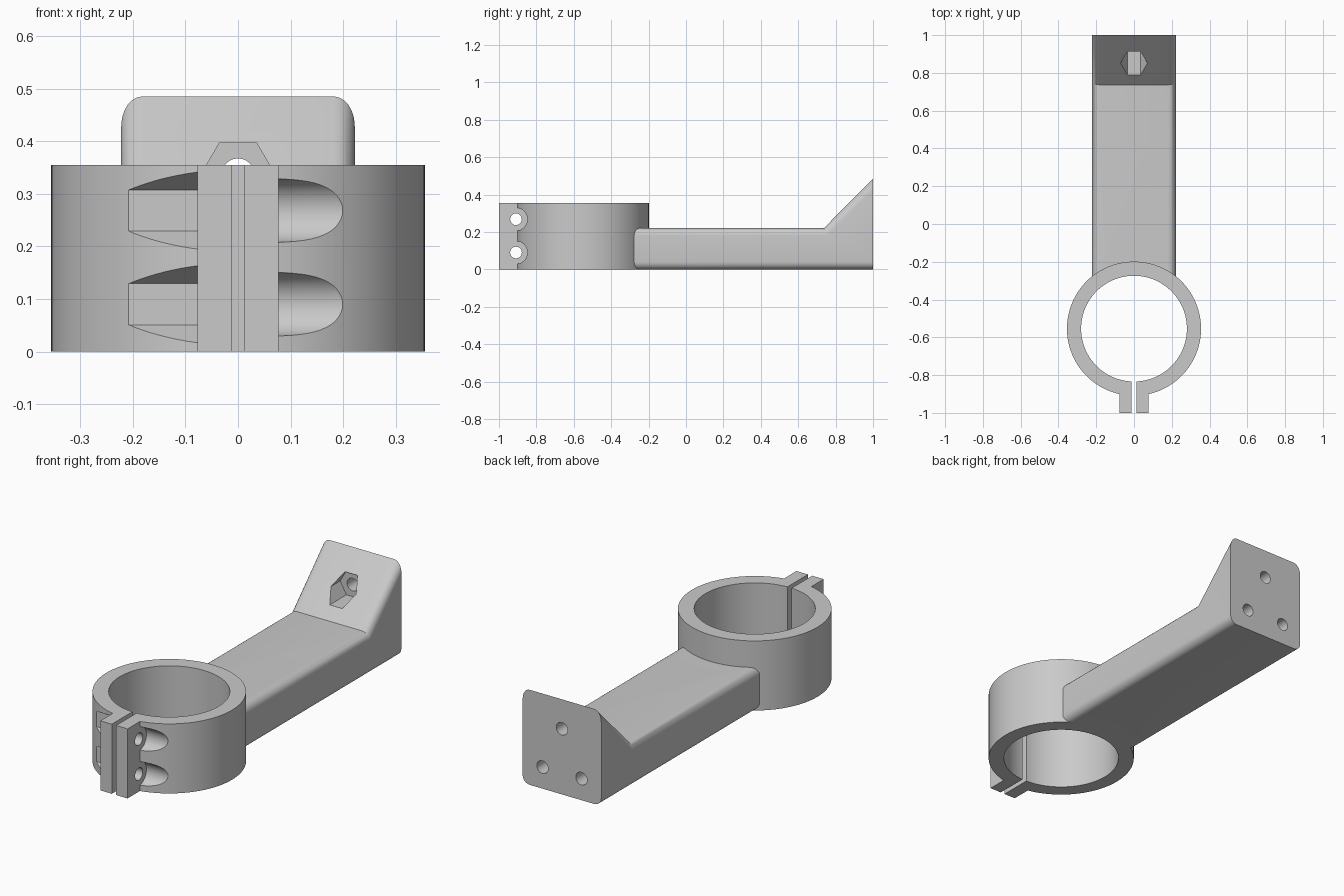
import bpy, bmesh
from math import radians
from mathutils import Matrix

if "Cube" in bpy.data.objects:
    bpy.data.objects.remove(bpy.data.objects["Cube"])

grey = bpy.data.materials.new("light_grey")
grey.use_nodes = True
colour = (0.59, 0.59, 0.59, 1)
grey.diffuse_color = colour
grey.node_tree.nodes["Principled BSDF"].inputs["Base Color"].default_value = colour

RING_Y, RING_R, BORE_R, HEIGHT = -0.554, 0.355, 0.28, 0.355
SLOT, EAR, BOLT_Y = 0.012, 0.077, -0.909
ARM_X, ARM_ROUND = 0.222, 0.04
BOLT_Z = (0.09, 0.268)


def finish(bm, name):
    """Turn the solid's faces outward and make it an object."""
    if bm.calc_volume(signed=True) < 0:
        bmesh.ops.reverse_faces(bm, faces=bm.faces)
    mesh = bpy.data.meshes.new(name)
    bm.to_mesh(mesh)
    bm.free()
    mesh.materials.append(grey)
    ob = bpy.data.objects.new(name, mesh)
    bpy.context.collection.objects.link(ob)
    return ob


def prism(name, axis, start, end, centre, radius, sides=48):
    """Round or hexagonal bar along an axis; centre holds the other two coordinates."""
    bm = bmesh.new()
    bmesh.ops.create_cone(bm, cap_ends=True, segments=sides, radius1=radius,
                          radius2=radius, depth=end - start)
    place = list(centre)
    place.insert("xyz".index(axis), (start + end) / 2)
    turn = {"x": Matrix.Rotation(radians(90), 4, "Y"),
            "y": Matrix.Rotation(radians(90), 4, "X"),
            "z": Matrix.Identity(4)}[axis]
    bm.transform(Matrix.Translation(place) @ turn @ Matrix.Rotation(radians(90), 4, "Z"))
    return finish(bm, name)


def box(name, low, high):
    bm = bmesh.new()
    bmesh.ops.create_cube(bm, size=1)
    for v in bm.verts:
        v.co = [a + (b - a) * (c + 0.5) for a, b, c in zip(low, high, v.co)]
    return finish(bm, name)


def combine(target, other, operation):
    """Apply a boolean; try the next solver if one leaves the target unchanged."""
    bpy.context.view_layer.objects.active = target
    before = len(target.data.polygons)
    for solver in ("EXACT", "MANIFOLD", "FLOAT"):
        mod = target.modifiers.new(operation.lower(), "BOOLEAN")
        mod.operation, mod.object, mod.solver = operation, other, solver
        bpy.ops.object.modifier_apply(modifier=mod.name)
        if len(target.data.polygons) != before:
            break
    bpy.data.objects.remove(other)


def make_arm():
    """Side profile pushed across x, with rounded long edges."""
    profile = [(-0.4, 0), (1, 0), (1, 0.485), (0.737, 0.22), (-0.4, 0.22)]
    bm = bmesh.new()
    face = bm.faces.new([bm.verts.new((-ARM_X, y, z)) for y, z in profile])
    pushed = bmesh.ops.extrude_face_region(bm, geom=[face])["geom"]
    for v in pushed:
        if isinstance(v, bmesh.types.BMVert):
            v.co.x = ARM_X
    bmesh.ops.recalc_face_normals(bm, faces=bm.faces)
    long_edges = [e for e in bm.edges if abs(e.verts[0].co.y - e.verts[1].co.y) > 0.1]
    bmesh.ops.bevel(bm, geom=long_edges, offset=ARM_ROUND, segments=6,
                    profile=0.5, affect="EDGES", clamp_overlap=True)
    return finish(bm, "arm")


# Clamp ring, with round pockets for bolt heads and hexagonal ones for nuts
bracket = prism("clamp_bracket", "z", 0, HEIGHT, (0, RING_Y), RING_R, 128)
for z in BOLT_Z:
    combine(bracket, prism("head_pocket", "x", 0.06, 0.5, (BOLT_Y, z), 0.061), "DIFFERENCE")
    combine(bracket, prism("nut_pocket", "x", -0.5, -0.06, (BOLT_Y, z), 0.078, 6), "DIFFERENCE")

# Arm with sloped end, and clamp ears
combine(bracket, make_arm(), "UNION")
combine(bracket, box("ears", (-EAR, -1, 0), (EAR, -0.82, HEIGHT)), "UNION")

# Bore, clamping slot and bolt holes
combine(bracket, prism("bore", "z", -0.1, 0.6, (0, RING_Y), BORE_R, 128), "DIFFERENCE")
combine(bracket, box("slot", (-SLOT, -1.1, -0.1), (SLOT, RING_Y, 0.6)), "DIFFERENCE")
for z in BOLT_Z:
    combine(bracket, prism("bolt_hole", "x", -0.2, 0.2, (BOLT_Y, z), 0.031), "DIFFERENCE")

# Mounting holes in the end plate, with a nut trap in the slope
combine(bracket, prism("nut_trap", "y", 0.6, 0.925, (0, 0.335), 0.071, 6), "DIFFERENCE")
for x, z, start in ((0, 0.335, 0.9), (-0.11, 0.11, 0.8), (0.11, 0.11, 0.8)):
    combine(bracket, prism("mount_hole", "y", start, 1.1, (x, z), 0.032), "DIFFERENCE")

bpy.ops.object.select_all(action="DESELECT")
bracket.select_set(True)
bpy.context.view_layer.objects.active = bracket
bpy.ops.object.shade_smooth_by_angle(angle=radians(30))
